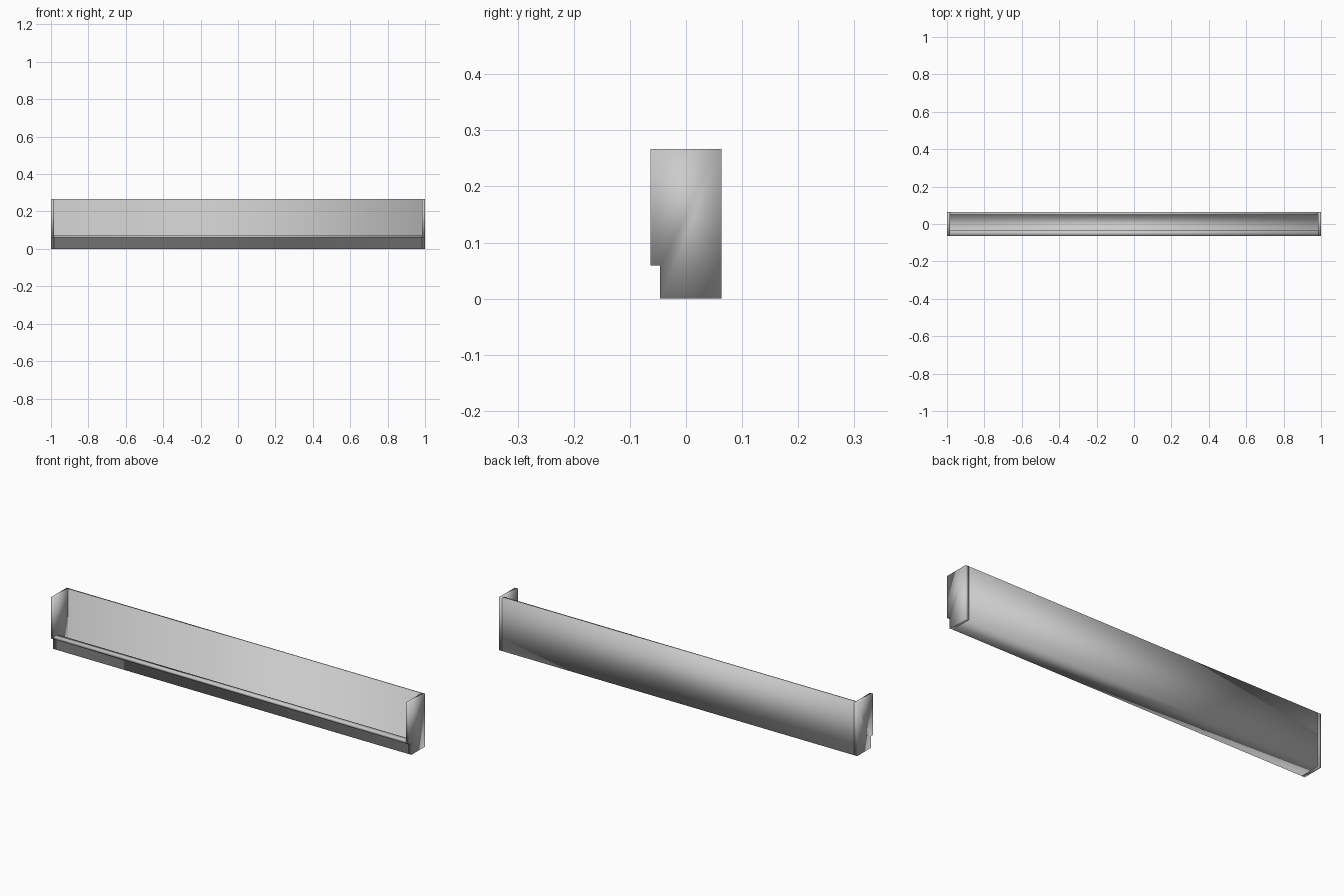
import bpy, bmesh

if "Cube" in bpy.data.objects:
    bpy.data.objects.remove(bpy.data.objects["Cube"])

grey = bpy.data.materials.new("plain grey")
grey.diffuse_color = (0.6, 0.6, 0.6, 1)
grey.use_nodes = True
grey.node_tree.nodes["Principled BSDF"].inputs["Base Color"].default_value = grey.diffuse_color


def extrude_profile(name, profile, x0, x1):
    """Sweep a (y, z) outline along x into a closed, smooth-shaded solid."""
    bm = bmesh.new()
    face = bm.faces.new([bm.verts.new((x0, y, z)) for y, z in profile])
    swept = bmesh.ops.extrude_face_region(bm, geom=[face])["geom"]
    bmesh.ops.translate(bm, vec=(x1 - x0, 0, 0),
                        verts=[v for v in swept if isinstance(v, bmesh.types.BMVert)])
    bmesh.ops.recalc_face_normals(bm, faces=bm.faces)
    for f in bm.faces:
        f.smooth = True
    mesh = bpy.data.meshes.new(name)
    bm.to_mesh(mesh)
    bm.free()
    mesh.materials.append(grey)
    obj = bpy.data.objects.new(name, mesh)
    bpy.context.collection.objects.link(obj)
    return obj


TOP, BACK, FRONT, LIP = 0.267, 0.063, -0.063, -0.046
NOTCH, WALL, END = 0.059, 0.016, 0.983

# Tray: tall back wall, floor and low front wall with an overhanging lip
tray = [(BACK, 0), (BACK, TOP), (BACK - WALL, TOP), (BACK - WALL, WALL),
        (-0.036, WALL), (-0.036, 0.073), (FRONT, 0.073),
        (FRONT, NOTCH), (LIP, NOTCH), (LIP, 0)]
extrude_profile("tray", tray, -END, END)

# End caps: notched plates closing both ends
cap = [(BACK, 0), (BACK, TOP), (FRONT, TOP), (FRONT, NOTCH), (LIP, NOTCH), (LIP, 0)]
for side, x0, x1 in (("left", -1, -END), ("right", END, 1)):
    extrude_profile(side + "_end_cap", cap, x0, x1)
